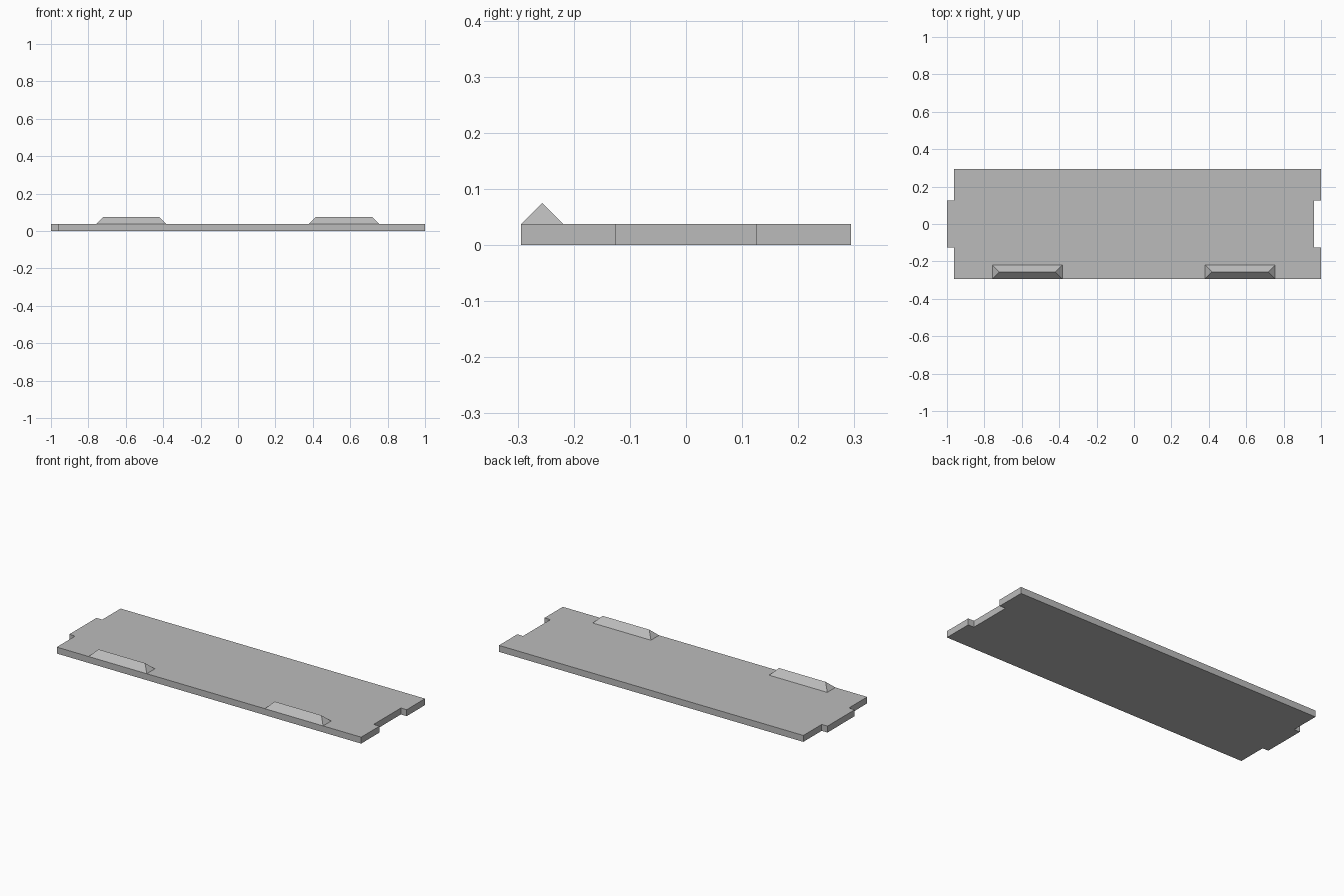
import bpy
import bmesh

cube = bpy.data.objects.get("Cube")
if cube:
    bpy.data.objects.remove(cube, do_unlink=True)

grey = bpy.data.materials.new("plain grey")
grey.use_nodes = True
colour = (0.5, 0.5, 0.5, 1)
grey.diffuse_color = colour
grey.node_tree.nodes["Principled BSDF"].inputs["Base Color"].default_value = colour

THICK = 0.0375
HALF_Y = 0.294
TAB = 0.0375
TAB_Y = 0.125


def finish(name, bm):
    bmesh.ops.recalc_face_normals(bm, faces=bm.faces)
    mesh = bpy.data.meshes.new(name)
    bm.to_mesh(mesh)
    bm.free()
    mesh.materials.append(grey)
    obj = bpy.data.objects.new(name, mesh)
    bpy.context.collection.objects.link(obj)
    return obj


# Flat board: the same stepped end makes a tab on one side, a notch on the other
def stepped_end(x):
    return [(x, -HALF_Y), (x, -TAB_Y), (x - TAB, -TAB_Y),
            (x - TAB, TAB_Y), (x, TAB_Y), (x, HALF_Y)]


bm = bmesh.new()
outline = stepped_end(1) + stepped_end(TAB - 1)[::-1]
base = bm.faces.new([bm.verts.new((x, y, 0)) for x, y in outline])
top = bmesh.ops.extrude_face_region(bm, geom=[base], use_keep_orig=True)
bmesh.ops.translate(bm, vec=(0, 0, THICK),
                    verts=[v for v in top["geom"] if isinstance(v, bmesh.types.BMVert)])
finish("board", bm)


# Hipped ridges along the front edge
def ridge(name, x, length=0.375, width=0.075):
    bm = bmesh.new()
    half = width / 2
    y = -HALF_Y + half
    a, b = x - length / 2, x + length / 2
    front_a, front_b, back_b, back_a = [
        bm.verts.new((px, py, THICK)) for px, py in
        ((a, y - half), (b, y - half), (b, y + half), (a, y + half))]
    top_a = bm.verts.new((a + half, y, THICK + half))
    top_b = bm.verts.new((b - half, y, THICK + half))
    for face in ((front_a, front_b, top_b, top_a), (back_b, back_a, top_a, top_b),
                 (front_b, back_b, top_b), (back_a, front_a, top_a),
                 (front_a, back_a, back_b, front_b)):
        bm.faces.new(face)
    finish(name, bm)


ridge("right_ridge", -0.57)
ridge("left_ridge", 0.567)
